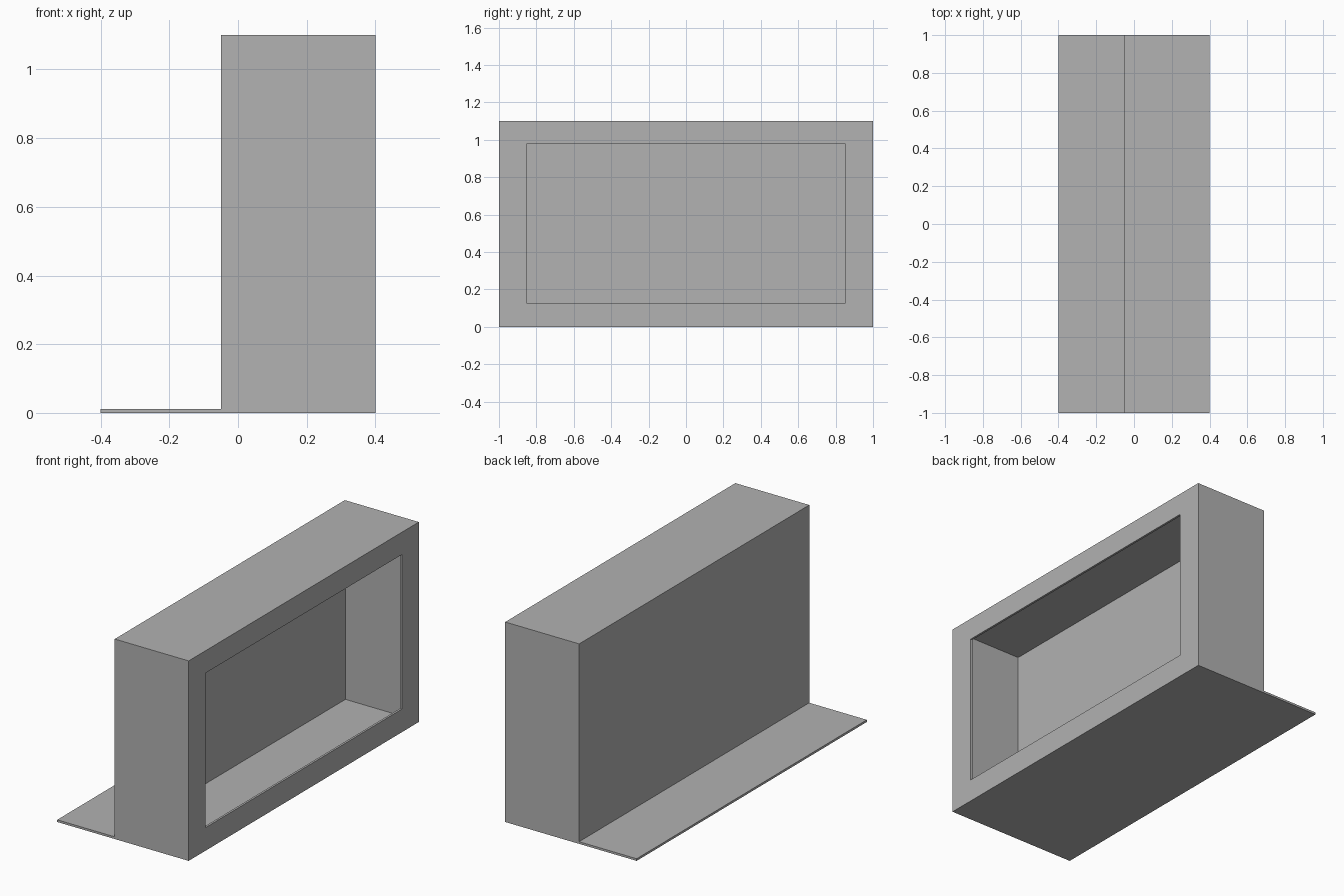
import bpy
import bmesh
from mathutils import Vector

default = bpy.data.objects.get("Cube")
if default:
    bpy.data.objects.remove(default, do_unlink=True)

WALL = 0.012                     # sheet thickness
LEFT, RIGHT, BACK = -0.4, 0.4, -0.05
HALF, HEIGHT = 1.0, 1.1

grey = bpy.data.materials.new("plain grey")
grey.use_nodes = True
colour = (0.445, 0.445, 0.445, 1)
grey.diffuse_color = colour
grey.node_tree.nodes["Principled BSDF"].inputs["Base Color"].default_value = colour


def extrude_profile(name, points, half):
    """Extrude an x-z outline along y, centred on y = 0."""
    bm = bmesh.new()
    face = bm.faces.new([bm.verts.new((x, -half, z)) for x, z in points])
    moved = bmesh.ops.extrude_face_region(bm, geom=[face])["geom"]
    verts = [v for v in moved if isinstance(v, bmesh.types.BMVert)]
    bmesh.ops.translate(bm, verts=verts, vec=Vector((0, 2 * half, 0)))
    bmesh.ops.recalc_face_normals(bm, faces=bm.faces)
    mesh = bpy.data.meshes.new(name)
    bm.to_mesh(mesh)
    bm.free()
    mesh.materials.append(grey)
    obj = bpy.data.objects.new(name, mesh)
    bpy.context.collection.objects.link(obj)
    return obj


def rectangle(x0, x1, z0, z1):
    return [(x0, z0), (x1, z0), (x1, z1), (x0, z1)]


def cut(target, cutter):
    """Subtract the cutter, then discard it."""
    cutter.hide_render = True
    mod = target.modifiers.new("cut", "BOOLEAN")
    mod.operation = "DIFFERENCE"
    mod.solver = "EXACT"
    mod.object = cutter
    bpy.context.view_layer.objects.active = target
    bpy.ops.object.modifier_apply(modifier=mod.name)
    bpy.data.objects.remove(cutter, do_unlink=True)


# Upright box with a thin base flange running out behind it
cabinet = extrude_profile("cabinet_with_base_flange", [
    (LEFT, 0), (RIGHT, 0), (RIGHT, HEIGHT),
    (BACK, HEIGHT), (BACK, WALL), (LEFT, WALL)], HALF)

# Window opening through the face, then the hollow interior behind it
cut(cabinet, extrude_profile(
    "window_cutter", rectangle(0.2, 0.5, 0.127, 0.977), 0.853))
cut(cabinet, extrude_profile(
    "interior_cutter",
    rectangle(BACK + WALL, RIGHT - WALL, WALL, HEIGHT - WALL), HALF - WALL))
